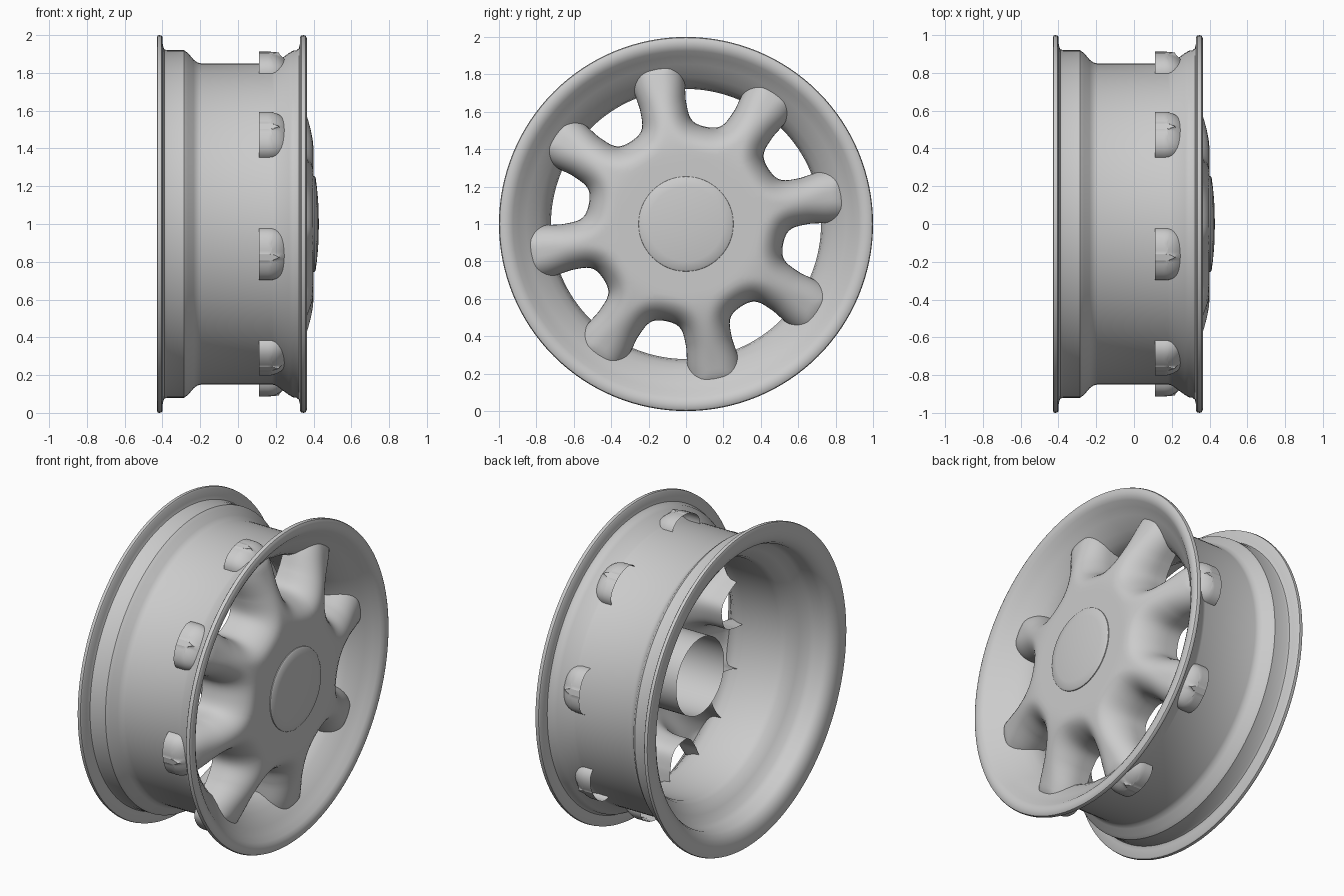
import bpy, bmesh, math
from mathutils import Vector

if "Cube" in bpy.data.objects:
    bpy.data.objects.remove(bpy.data.objects["Cube"])

GREY = (0.6, 0.6, 0.6, 1)
metal = bpy.data.materials.new("grey_metal")
metal.use_nodes = True
metal.diffuse_color = GREY
metal.node_tree.nodes["Principled BSDF"].inputs["Base Color"].default_value = GREY


def finish(bm, name, angle=35):
    bmesh.ops.remove_doubles(bm, verts=bm.verts, dist=1e-4)
    bmesh.ops.recalc_face_normals(bm, faces=bm.faces)
    mesh = bpy.data.meshes.new(name)
    bm.to_mesh(mesh)
    bm.free()
    mesh.materials.append(metal)
    obj = bpy.data.objects.new(name, mesh)
    obj.location.z = 1
    bpy.context.collection.objects.link(obj)
    bpy.ops.object.select_all(action='DESELECT')
    obj.select_set(True)
    bpy.context.view_layer.objects.active = obj
    bpy.ops.object.shade_smooth_by_angle(angle=math.radians(angle))


def revolve(name, profile, closed=False, steps=128):
    """Spin (x, radius) points round the wheel axis."""
    bm = bmesh.new()
    verts = [bm.verts.new((x, r, 0)) for x, r in profile]
    pairs = list(zip(verts, verts[1:])) + ([(verts[-1], verts[0])] if closed else [])
    edges = [bm.edges.new(p) for p in pairs]
    bmesh.ops.spin(bm, geom=verts + edges, cent=(0, 0, 0), axis=(1, 0, 0),
                   angle=math.tau, steps=steps, use_merge=False)
    finish(bm, name)


def smooth(lo, hi, v):
    t = min(max((v - lo) / (hi - lo), 0), 1)
    return t * t * (3 - 2 * t)


# Barrel with both flanges: outside from back to front, then inside again
revolve("rim_barrel", [
    (-.43, .988), (-.426, .997), (-.418, 1), (-.406, .998), (-.4, .99), (-.398, .945),
    (-.39, .925), (-.375, .92), (-.285, .92), (-.265, .905), (-.235, .87), (-.215, .855),
    (-.195, .85), (.18, .85), (.2, .855), (.27, .905), (.29, .917), (.31, .92),
    (.322, .93), (.327, .95), (.329, .99), (.335, .998), (.348, 1), (.358, .996),
    (.364, .985), (.366, .965), (.362, .945), (.35, .925), (.32, .895), (.29, .855),
    (.27, .83), (.23, .785), (.19, .75), (.15, .73), (.1, .722), (-.15, .722),
    (-.19, .735), (-.24, .79), (-.28, .835), (-.31, .85), (-.37, .855), (-.4, .87),
    (-.42, .9), (-.43, .93)], closed=True)

# Hub tube and domed centre cap
revolve("hub_tube", [(.4, .24), (-.1, .24)], steps=64)
revolve("centre_cap", [(.395, .254), (.405, .253), (.411, .245), (.417, .2),
                       (.424, .13), (.427, .06), (.428, 0)], steps=64)

# Spoke disc: open-backed shell, one half sector mirrored and repeated
BACK, HUB_R, TIP_R, ROUND = .11, .25, .925, .125
HALF = math.pi / 8
N_FILLET, N_SIDE, N_ACROSS = 20, 20, 12


def fillet(u):
    """Window edge from between two spokes to the side of one spoke."""
    pts = [Vector(p) for p in ((.49, .203), (.525, .118), (.565, .125), (.65, .125))]
    w = ((1 - u) ** 3, 3 * u * (1 - u) ** 2, 3 * u * u * (1 - u), u ** 3)
    return sum((p * k for p, k in zip(pts, w)), Vector((0, 0)))


def along(v):
    """Distance along the spoke, denser towards the tip."""
    return .65 + (TIP_R - .65) * (1 - (1 - v) ** 2)


def side(v):
    """Spoke side, widening outwards and rounded off at the tip."""
    a = along(v)
    q = min(max((a - .8) / (TIP_R - .8), 0), .995)
    return Vector((a, (.125 + .017 * smooth(.63, .79, a)) * math.sqrt(1 - q ** 3)))


def inner(u):
    """Matching line: round the hub circle, then out along the spoke axis."""
    if u < .5:
        ang = HALF * (1 - u / .5)
        return Vector((HUB_R * math.cos(ang), HUB_R * math.sin(ang)))
    return Vector((HUB_R + (.65 - HUB_R) * (u - .5) / .5, 0))


rows = [(fillet(i / N_FILLET), inner(i / N_FILLET)) for i in range(N_FILLET + 1)]
rows += [(side(i / N_SIDE), Vector((along(i / N_SIDE), 0)))
         for i in range(1, N_SIDE + 1)]
edge = [fillet(i / 100) for i in range(101)] + [side(i / 100) for i in range(101)]
# Mirrored edge of the neighbouring window half, across the sector line
turn = 2 * HALF
edge += [Vector((math.cos(turn) * p.x + math.sin(turn) * p.y,
                 math.sin(turn) * p.x - math.cos(turn) * p.y)) for p in edge[:101]]


def height(p, on_edge):
    top = .4 - .13 * smooth(.38, .97, p.length)
    wall = BACK + .3 * (top - BACK)
    if on_edge:
        return wall
    u = min(min((p - q).length for q in edge) / ROUND, 1)
    return wall + (top - wall) * math.sqrt(1 - (1 - u) ** 2)


grid = []
for outer, centre in rows:
    line = [(BACK, outer)]
    for j in range(N_ACROSS + 1):
        p = outer.lerp(centre, (j / N_ACROSS) ** 1.7)
        line.append((height(p, j == 0), p))
    grid.append(line)
# Closed outer end of the spoke
grid.append([(BACK, p) for x, p in grid[-1]])

bm = bmesh.new()
for k in range(8):
    ang = math.radians(11 + 45 * k)
    c, s = math.cos(ang), math.sin(ang)
    for flip in (1, -1):
        vs = [[bm.verts.new((x, c * p.x - s * p.y * flip, s * p.x + c * p.y * flip))
               for x, p in line] for line in grid]
        for i in range(len(vs) - 1):
            for j in range(len(vs[0]) - 1):
                if i == len(vs) - 2 and j == 0:
                    continue
                bm.faces.new((vs[i][j], vs[i + 1][j], vs[i + 1][j + 1], vs[i][j + 1]))
bmesh.ops.dissolve_degenerate(bm, dist=1e-5, edges=bm.edges)
finish(bm, "spoke_disc", 50)
